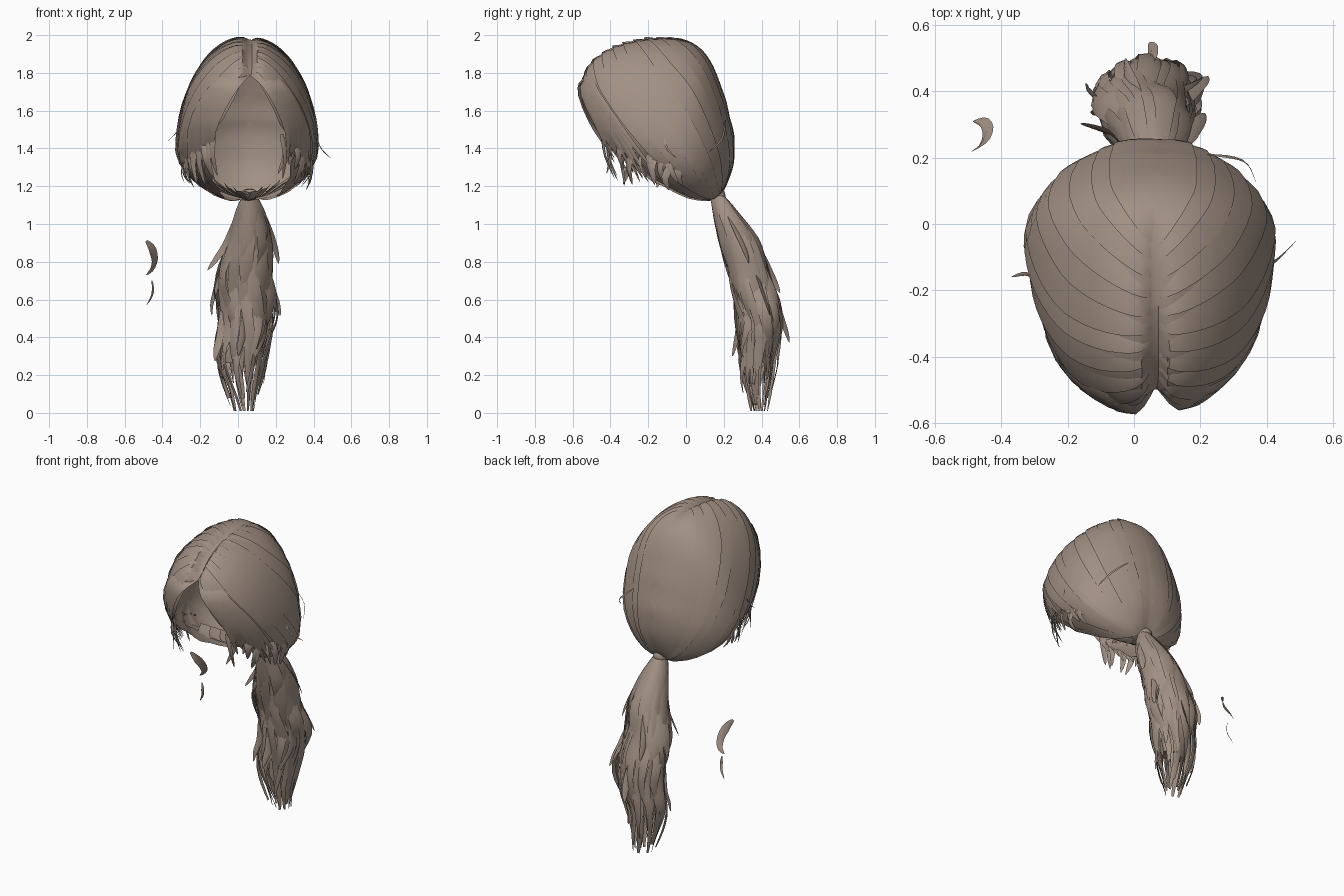
import bpy, bmesh, math, random
from mathutils import Vector, Matrix

random.seed(7)
rnd = random.uniform
if "Cube" in bpy.data.objects:
    bpy.data.objects.remove(bpy.data.objects["Cube"])

hair = bpy.data.materials.new("ash brown hair")
hair.use_nodes = True
COLOUR = (0.36, 0.28, 0.23, 1)
hair.diffuse_color = COLOUR
hair.node_tree.nodes["Principled BSDF"].inputs["Base Color"].default_value = COLOUR


def finish(bm, name):
    mesh = bpy.data.meshes.new(name)
    bm.to_mesh(mesh)
    bm.free()
    obj = bpy.data.objects.new(name, mesh)
    bpy.context.collection.objects.link(obj)
    mesh.materials.append(hair)
    for o in bpy.context.selected_objects:
        o.select_set(False)
    obj.select_set(True)
    bpy.context.view_layer.objects.active = obj
    bpy.ops.object.shade_smooth_by_angle(angle=math.radians(50))


def spline(points, t):
    """Catmull-Rom point at t in 0..1."""
    pts = [Vector(p) for p in points]
    f = min(max(t, 0), 1) * (len(pts) - 1)
    i = min(int(f), len(pts) - 2)
    u = f - i
    a, b, c, d = (pts[min(max(i + k, 0), len(pts) - 1)] for k in (-1, 0, 1, 2))
    return (b * 2 + (c - a) * u + (a * 2 - b * 5 + c * 4 - d) * u**2
            + (b * 3 - a - c * 3 + d) * u**3) / 2


def ribbon(bm, pts, normals, width, root=0.3, tip=0.08, fit=None):
    """Slightly domed lock of hair, tapered to a tip."""
    rows, n = [], len(pts)
    for i, p in enumerate(pts):
        t = i / (n - 1)
        tangent = pts[min(i + 1, n - 1)] - pts[max(i - 1, 0)]
        side = tangent.cross(normals[i]).normalized()
        w = width * min(1, root + 2.5 * t) * (1 - t**3 * (1 - tip)) / 2
        row = [p - side * w, p + normals[i] * w * 0.3, p + side * w]
        if fit:
            row = [fit(v, k) for k, v in enumerate(row)]
        rows.append([bm.verts.new(v) for v in row])
    for r, s in zip(rows, rows[1:]):
        for k in (0, 1):
            bm.faces.new((r[k], r[k + 1], s[k + 1], s[k]))


def lock(bm, path, width, outward=None, steps=10, root=0.3):
    """Free lock along a path, facing away from the head centre."""
    pts = [spline(path, i / steps) for i in range(steps + 1)]
    normals = [(outward or (p - CENTRE)).normalized() for p in pts]
    ribbon(bm, pts, normals, width, root)


# Head shell: side profile (y, z) and half width
CENTRE = Vector((0.05, -0.03, 1.4))
HALF, PART = 0.37, 0.065
PROFILE = [(.255, 1.4), (.225, 1.57), (.18, 1.73), (.125, 1.87), (.06, 1.95),
           (-.05, 1.985), (-.2, 1.985), (-.35, 1.955), (-.48, 1.89), (-.55, 1.78),
           (-.565, 1.65), (-.5, 1.48), (-.3, 1.31), (-.1, 1.18), (.08, 1.12),
           (.17, 1.14), (.225, 1.24)]
POLAR = sorted((math.atan2(z - CENTRE.z, y - CENTRE.y) % math.tau,
                math.hypot(z - CENTRE.z, y - CENTRE.y)) for y, z in PROFILE)
POLAR = ([(POLAR[-1][0] - math.tau, POLAR[-1][1])] + POLAR
         + [(POLAR[0][0] + math.tau, POLAR[0][1])])


def radius(angle):
    total = 0
    for k in range(-2, 3):
        a = (angle + k * 0.05) % math.tau
        for (a0, r0), (a1, r1) in zip(POLAR, POLAR[1:]):
            if a0 <= a <= a1:
                total += r0 + (r1 - r0) * (a - a0) / (a1 - a0)
                break
    return total / 5


def on_head(p, lift=0.0):
    """Point of the shell in the direction of p: rounder in front, slimmer behind."""
    d = Vector(p) - CENTRE
    across = math.hypot(d.y, d.z)
    r = radius(math.atan2(d.z, d.y))
    power = 1.92 - 0.2 * d.y / max(across, 1e-6)
    s = (abs(d.x / HALF)**power + (across / r)**power)**(-1 / power)
    q = CENTRE + d * s
    # Parting groove, deepest at the brow
    if q.z > CENTRE.z:
        depth = 0.1 * min(max((0.05 - q.y) / 0.6, 0), 1)
        s *= 1 - depth * math.exp(-((q.x - PART) / 0.025)**2)
    return CENTRE + d * s + d.normalized() * lift


def in_face(p):
    rise = max((1.8 - p.z) / 0.38, 0)
    return p.y < -0.1 and rise > 0 and abs(p.x - PART) < 0.195 * min(1, rise)**0.75


bm = bmesh.new()
bmesh.ops.create_uvsphere(bm, u_segments=128, v_segments=80, radius=1,
                          matrix=Matrix.Rotation(math.pi / 2, 4, 'Y'))
for v in bm.verts:
    v.co = on_head(CENTRE + v.co)
bmesh.ops.bisect_plane(bm, geom=bm.verts[:] + bm.edges[:] + bm.faces[:],
                       plane_co=(0, 0.1, 1.14), plane_no=(0, -0.42, -0.65), clear_outer=True)
bmesh.ops.delete(bm, geom=[f for f in bm.faces if in_face(f.calc_center_median())],
                 context='FACES')
# Relax the cut edge into an even hairline
for _ in range(8):
    relaxed = {}
    for v in bm.verts:
        rim = [e.other_vert(v).co for e in v.link_edges if e.is_boundary]
        if len(rim) == 2:
            relaxed[v] = (rim[0] + rim[1] + v.co * 2) / 4
    for v, co in relaxed.items():
        v.co = co
finish(bm, "hair_cap")

# Combed locks shingled over the cap, from the parting back to the tie
TIE = Vector((0.06, 0.165, 1.15))
bm = bmesh.new()
COUNT = 12
for side in (-1, 1):
    for i in range(COUNT):
        t = i / (COUNT - 1)
        start = spline([(PART + side * .012, -.52, 1.85), (PART + side * .012, -.3, 1.97),
                        (PART + side * .012, -.02, 1.98)], t)
        mid = spline([(CENTRE.x + side * .27, -.4, 1.47), (CENTRE.x + side * .36, -.12, 1.52),
                      (CENTRE.x + side * .26, .1, 1.6), (CENTRE.x + side * .05, .2, 1.65)], t)
        end = TIE + Vector((side * (0.05 - 0.04 * t), -0.03 + 0.04 * t, 0.01))
        mid.z += rnd(-.06, .06)
        pts = [on_head(start * (1 - u)**2 + mid * 2 * u * (1 - u) + end * u * u)
               for u in (k / 24 for k in range(25))]
        lift = rnd(0.006, 0.014)
        raised = (0.001, 0.7 * lift, lift)[::side]
        ribbon(bm, pts, [(p - CENTRE).normalized() for p in pts], rnd(.1, .15), 0.12, 0.15,
               lambda v, k: on_head(v, raised[k] * min(1, 0.1 + abs(v.x - PART) / 0.08)))
finish(bm, "combed_locks")

# Curtain locks framing the face, then loose wisps below the hairline
bm = bmesh.new()
for side in (-1, 1):
    for i in range(9):
        s = i / 8
        x = [PART + side * w for w in (.008, .085 + s * .09, .17 + s * .1, .2 + s * .12)]
        path = [on_head((x[0], -.53, 1.83 + s * .04), .006),
                on_head((x[1], -.5, 1.69 + s * .04), .014),
                on_head((x[2], -.42 + s * .1, 1.5), .014),
                (x[3], -.38 + s * .2, 1.36 - s * .08 + rnd(-.06, .02))]
        lock(bm, path, rnd(.045, .07))
    for i in range(13):
        s = i / 12
        top = on_head((CENTRE.x + side * (.17 + .16 * min(1, s * 1.6)), -.42 + s * .38,
                       1.47 - s * .17), -.005)
        tip = top + Vector((side * rnd(-.06, .01), rnd(-.02, .07), -rnd(.12, .24)))
        tip.z = max(tip.z, 1.17 + rnd(0, .05))
        bend = (top + tip) / 2 + Vector((side * .015, rnd(-.03, .03), 0))
        lock(bm, [top, bend, tip], rnd(.02, .05), steps=6, root=0.7)
finish(bm, "face_framing_locks")

# Fine flyaways at the sides
bm = bmesh.new()
lock(bm, [(.38, -.11, 1.54), (.41, -.12, 1.48), (.44, -.1, 1.4), (.49, -.05, 1.35)], .014)
lock(bm, [(.22, .21, 1.55), (.33, .19, 1.45), (.37, .12, 1.38)], .014)
lock(bm, [(-.3, -.16, 1.52), (-.33, -.15, 1.48), (-.37, -.16, 1.44)], .014)
lock(bm, [(-.31, -.05, 1.45), (-.33, -.07, 1.38), (-.27, -.1, 1.24)], .014)
finish(bm, "flyaways")

# Nape hair gathered from under the cap into the tie
bm = bmesh.new()
for i in range(11):
    s = i / 5 - 1
    start = Vector((CENTRE.x + s * .26, .06 - .14 * abs(s), 1.17 + .08 * abs(s)))
    bend = start.lerp(TIE, 0.55) + Vector((0, -.01, -.025))
    lock(bm, [start, bend, TIE], .085, root=0.9)
finish(bm, "nape_locks")

# Tie band
bpy.ops.mesh.primitive_torus_add(major_segments=24, minor_segments=10, major_radius=.028,
                                 minor_radius=.016, location=TIE, rotation=(.35, 0, 0))
band = bpy.context.object
band.name = "hair_tie"
band.scale.z = 1.7
band.data.materials.append(hair)
bpy.ops.object.shade_smooth_by_angle(angle=math.radians(50))

# Ponytail core: rows of z, centre x, centre y, half width, half depth
TAIL = [(1.17, .06, .155, .03, .03), (1.05, .065, .215, .085, .072), (.9, .06, .285, .12, .105),
        (.75, .035, .33, .14, .108), (.6, .035, .37, .16, .115), (.45, .045, .39, .15, .115),
        (.3, .02, .385, .13, .1), (.15, .02, .38, .1, .075), (.01, .03, .385, .065, .04)]


def tail_point(t, a, grow=1.0):
    z, x, y, rx, ry = spline(TAIL, t)
    return Vector((x + rx * grow * math.cos(a), y + ry * grow * math.sin(a), z))


bm = bmesh.new()
SIDES, ROWS = 36, 30
rings = []
for i in range(ROWS + 1):
    t = 0.78 * i / ROWS
    rings.append([bm.verts.new(tail_point(t, math.tau * j / SIDES,
                  (0.8 + 0.08 * math.sin(j * math.pi / 3 + t * 9)) * (1 - t**6)))
                  for j in range(SIDES)])
for r, s in zip(rings, rings[1:]):
    for j in range(SIDES):
        k = (j + 1) % SIDES
        bm.faces.new((r[j], s[j], s[k], r[k]))
bm.faces.new(rings[-1][::-1])
finish(bm, "ponytail_core")

# Wavy ponytail locks wrapped round the core
bm = bmesh.new()
LOCKS = 46
for i in range(LOCKS):
    a = math.tau * i / LOCKS + rnd(-.1, .1)
    length = 1 if i % 6 == 0 else rnd(.74, .97)
    phase, wave, flare = rnd(0, 6), rnd(.06, .17), rnd(-.3, .2)
    pts, normals = [], []
    for k in range(25):
        u = k / 24
        ang = a + wave * 2 * math.sin(u * 9 + phase) * u
        grow = 0.9 + wave * math.sin(u * 13 + phase) * min(1, u * 2) + flare * u**3
        pts.append(tail_point(u * length, ang, grow))
        # Twist lets the lock edges stand clear of their neighbours
        turn = ang + 0.5 * math.sin(u * 8 + phase) * u
        normals.append(Vector((math.cos(turn), math.sin(turn), .1)).normalized())
    ribbon(bm, pts, normals, rnd(.05, .085), 0.25, 0.2)
# Stray ends kicking away from the tail
for a, t, kick in ((3.3, .3, .06), (.1, .27, .04), (1.5, .62, .05), (2.9, .5, .03),
                   (.4, .5, .04), (4.6, .68, .04), (3.6, .7, .03), (1.9, .4, .03)):
    out = Vector((math.cos(a), math.sin(a), 0))
    path = [tail_point(t - .15, a, .9), tail_point(t - .05, a, 1.0),
            tail_point(t + .02, a, 1.05) + out * kick * .4,
            tail_point(t + .07, a, 1.0) + out * kick]
    lock(bm, path, .05, Vector((-out.y, out.x, .3)) + out)
finish(bm, "ponytail_locks")

# Detached curl beside the tail
bm = bmesh.new()
FACING = Vector((-.7, .7, .3))
lock(bm, [(-.485, .22, .91), (-.455, .24, .87), (-.44, .28, .81), (-.455, .31, .76),
          (-.485, .31, .73)], .05, FACING)
lock(bm, [(-.455, .29, .7), (-.45, .29, .65), (-.46, .3, .61), (-.485, .31, .57)], .018, FACING)
finish(bm, "stray_curl")
